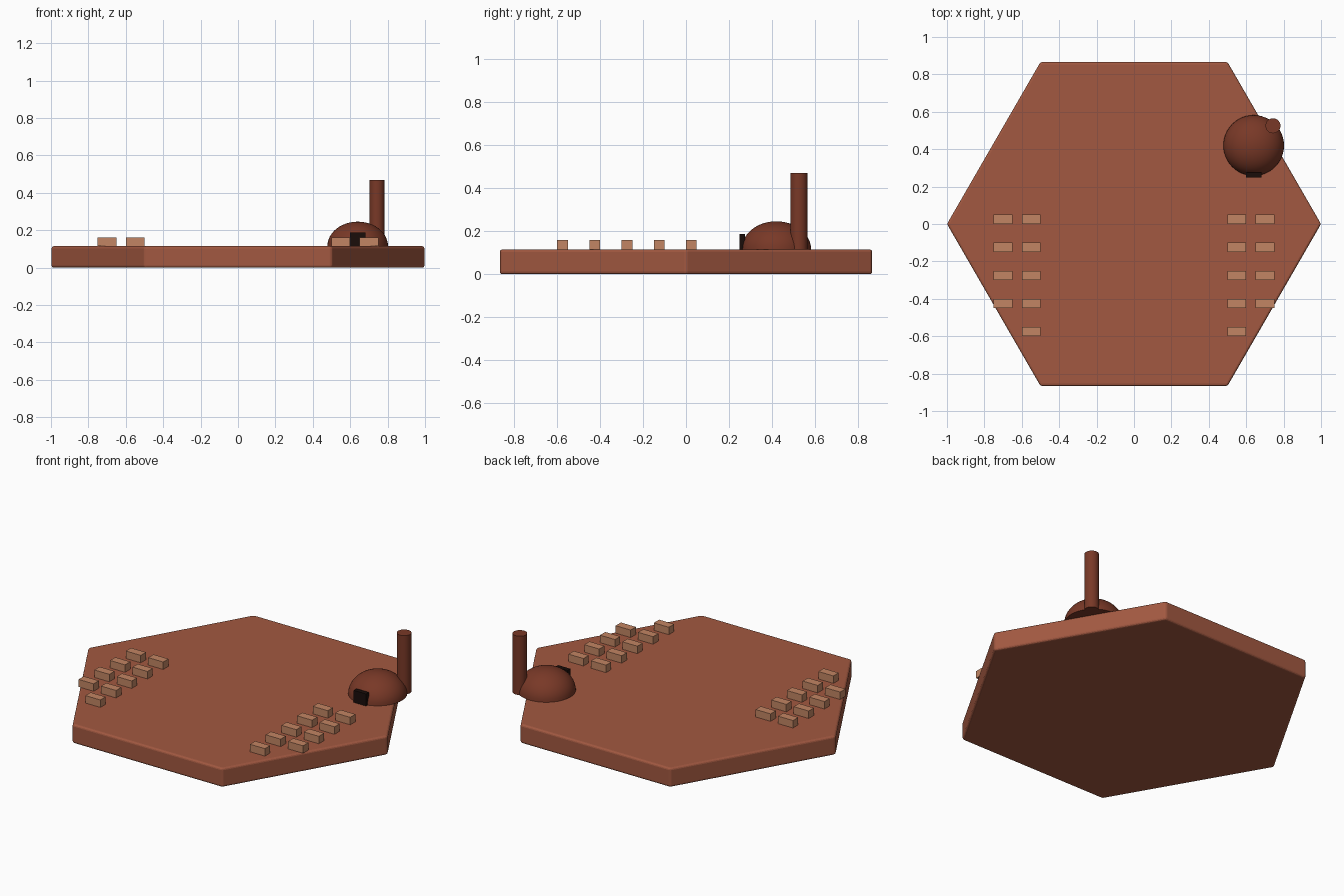
import bpy
import math

cube = bpy.data.objects.get("Cube")
if cube:
    bpy.data.objects.remove(cube, do_unlink=True)


def material(name, r, g, b):
    m = bpy.data.materials.new(name)
    m.use_nodes = True
    m.diffuse_color = (r, g, b, 1)
    m.node_tree.nodes["Principled BSDF"].inputs["Base Color"].default_value = (r, g, b, 1)
    return m


clay = material("clay red", 0.36, 0.098, 0.052)
brick = material("light brick", 0.54, 0.235, 0.125)
dark_clay = material("dark clay", 0.19, 0.04, 0.02)
black = material("door black", 0.01, 0.004, 0.003)

TOP = 0.115  # height of the base's upper face


def finish(name, mat, smooth=False):
    ob = bpy.context.object
    ob.name = name
    ob.data.materials.clear()
    ob.data.materials.append(mat)
    if smooth:
        bpy.ops.object.shade_smooth_by_angle(angle=math.radians(40))
    return ob


def box(name, mat, x, y, size):
    bpy.ops.mesh.primitive_cube_add(size=1, location=(x, y, TOP + size[2] / 2))
    ob = finish(name, mat)
    ob.scale = size
    return ob


# Hexagonal base with softened edges
bpy.ops.mesh.primitive_cylinder_add(vertices=6, radius=1, depth=TOP, location=(0, 0, TOP / 2),
                                    rotation=(0, 0, math.radians(30)))
base = finish("hexagon_base", clay)
bevel = base.modifiers.new("soft edges", "BEVEL")
bevel.width = 0.012
bevel.segments = 3

# Two banks of bricks; the outer columns are one brick shorter
for side, label in ((-1, "right"), (1, "left")):
    for column, (x, count) in enumerate(((0.55, 5), (0.70, 4))):
        for row in range(count):
            box(f"{label}_brick_{column + 1}_{row + 1}", brick, side * x,
                0.025 - 0.15 * row, (0.1, 0.05, 0.045))

# Oven dome: a spun quarter arc, closed underneath
SEG, RINGS, RADIUS, HEIGHT = 48, 12, 0.162, 0.131
verts = []
for ring in range(RINGS):
    a = math.pi / 2 * ring / RINGS
    for s in range(SEG):
        t = math.tau * s / SEG
        verts.append((RADIUS * math.cos(a) * math.cos(t),
                      RADIUS * math.cos(a) * math.sin(t), HEIGHT * math.sin(a)))
verts.append((0, 0, HEIGHT))
faces = [tuple(reversed(range(SEG)))]
for s in range(SEG):
    n = (s + 1) % SEG
    for ring in range(RINGS - 1):
        lo, hi = ring * SEG, (ring + 1) * SEG
        faces.append((lo + s, lo + n, hi + n, hi + s))
    last = (RINGS - 1) * SEG
    faces.append((last + s, last + n, len(verts) - 1))
mesh = bpy.data.meshes.new("oven_dome")
mesh.from_pydata(verts, [], faces)
dome = bpy.data.objects.new("oven_dome", mesh)
bpy.context.collection.objects.link(dome)
dome.location = (0.64, 0.42, TOP)
bpy.ops.object.select_all(action="DESELECT")
dome.select_set(True)
bpy.context.view_layer.objects.active = dome
finish("oven_dome", dark_clay, smooth=True)

# Oven door and chimney
box("oven_door", black, 0.64, 0.262, (0.082, 0.027, 0.073))
bpy.ops.mesh.primitive_cylinder_add(vertices=32, radius=0.04, depth=0.355,
                                    location=(0.743, 0.525, TOP + 0.355 / 2))
finish("chimney", dark_clay, smooth=True)
